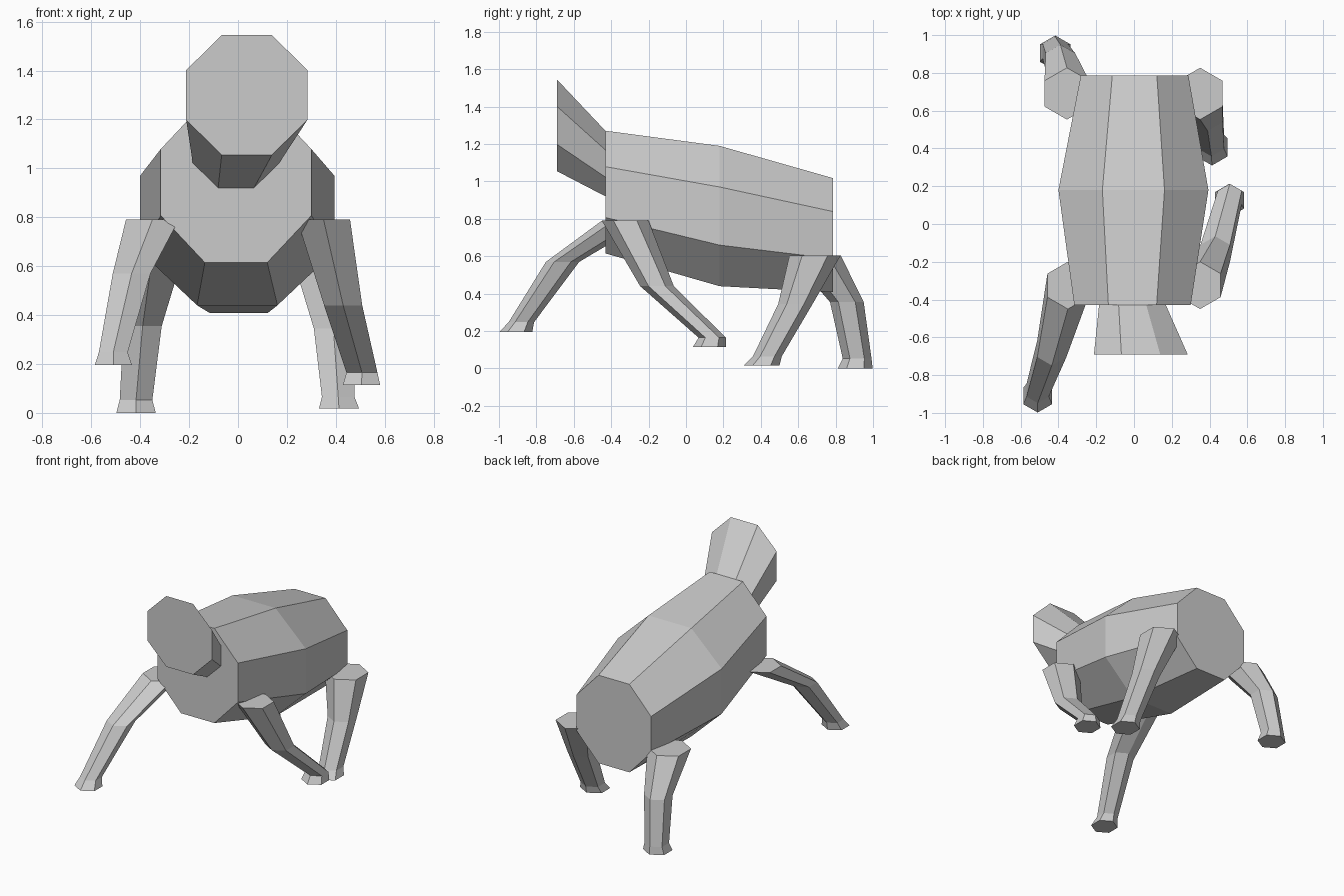
import bpy, bmesh, math

if "Cube" in bpy.data.objects:
    bpy.data.objects.remove(bpy.data.objects["Cube"], do_unlink=True)

GREY = (0.6, 0.6, 0.6, 1.0)
mat = bpy.data.materials.new("plain_grey")
mat.use_nodes = True
mat.diffuse_color = GREY
mat.node_tree.nodes["Principled BSDF"].inputs["Base Color"].default_value = GREY


def octagon(y, cx, cz, half_w, half_h):
    """Upright ring of eight points with flat top, bottom and sides."""
    k = 1 / math.cos(math.pi / 8)
    angles = [math.pi / 8 + i * math.pi / 4 for i in range(8)]
    return [(cx + half_w * k * math.cos(a), y, cz + half_h * k * math.sin(a))
            for a in angles]


def hexagon(x, y, z, r):
    """Level ring of six points with corners to front and back."""
    angles = [math.pi / 2 + i * math.pi / 3 for i in range(6)]
    return [(x + r * math.cos(a), y + r * math.sin(a), z) for a in angles]


def loft(name, rings, cap_start=True):
    """Skin a row of rings, closing the ends."""
    bm = bmesh.new()
    loops = [[bm.verts.new(p) for p in ring] for ring in rings]
    n = len(loops[0])
    for a, b in zip(loops, loops[1:]):
        for i in range(n):
            j = (i + 1) % n
            bm.faces.new((a[i], a[j], b[j], b[i]))
    if cap_start:
        bm.faces.new(loops[0])
    bm.faces.new(loops[-1])
    bmesh.ops.recalc_face_normals(bm, faces=bm.faces)
    mesh = bpy.data.meshes.new(name)
    bm.to_mesh(mesh)
    bm.free()
    mesh.materials.append(mat)
    obj = bpy.data.objects.new(name, mesh)
    bpy.context.collection.objects.link(obj)
    return obj


# Barrel-shaped body
loft("body", [octagon(-0.43, -0.008, 0.943, 0.308, 0.328),
              octagon(0.18, -0.003, 0.815, 0.397, 0.375),
              octagon(0.785, 0.003, 0.713, 0.285, 0.305)])

# Head flaring forward from the chest
loft("head", [octagon(-0.43, -0.008, 1.095, 0.177, 0.175),
              octagon(-0.69, 0.036, 1.30, 0.248, 0.245)], cap_start=False)

# Legs: hip, knee, ankle and sole as (x, y, z, radius)
legs = {
    "front_right_leg": [(-0.35, -0.325, 0.79, 0.125), (-0.435, -0.66, 0.57, 0.089),
                        (-0.51, -0.88, 0.248, 0.068), (-0.51, -0.91, 0.195, 0.088)],
    "front_left_leg": [(0.35, -0.325, 0.79, 0.125), (0.43, -0.155, 0.44, 0.09),
                       (0.507, 0.14, 0.165, 0.073), (0.505, 0.125, 0.115, 0.088)],
    "back_right_leg": [(-0.355, 0.69, 0.605, 0.137), (-0.39, 0.86, 0.355, 0.09),
                       (-0.417, 0.915, 0.053, 0.077), (-0.417, 0.905, 0, 0.093)],
    "back_left_leg": [(0.35, 0.69, 0.605, 0.137), (0.39, 0.585, 0.345, 0.092),
                      (0.41, 0.435, 0.065, 0.077), (0.413, 0.405, 0.017, 0.095)],
}
for name, joints in legs.items():
    loft(name, [hexagon(*j) for j in joints])
